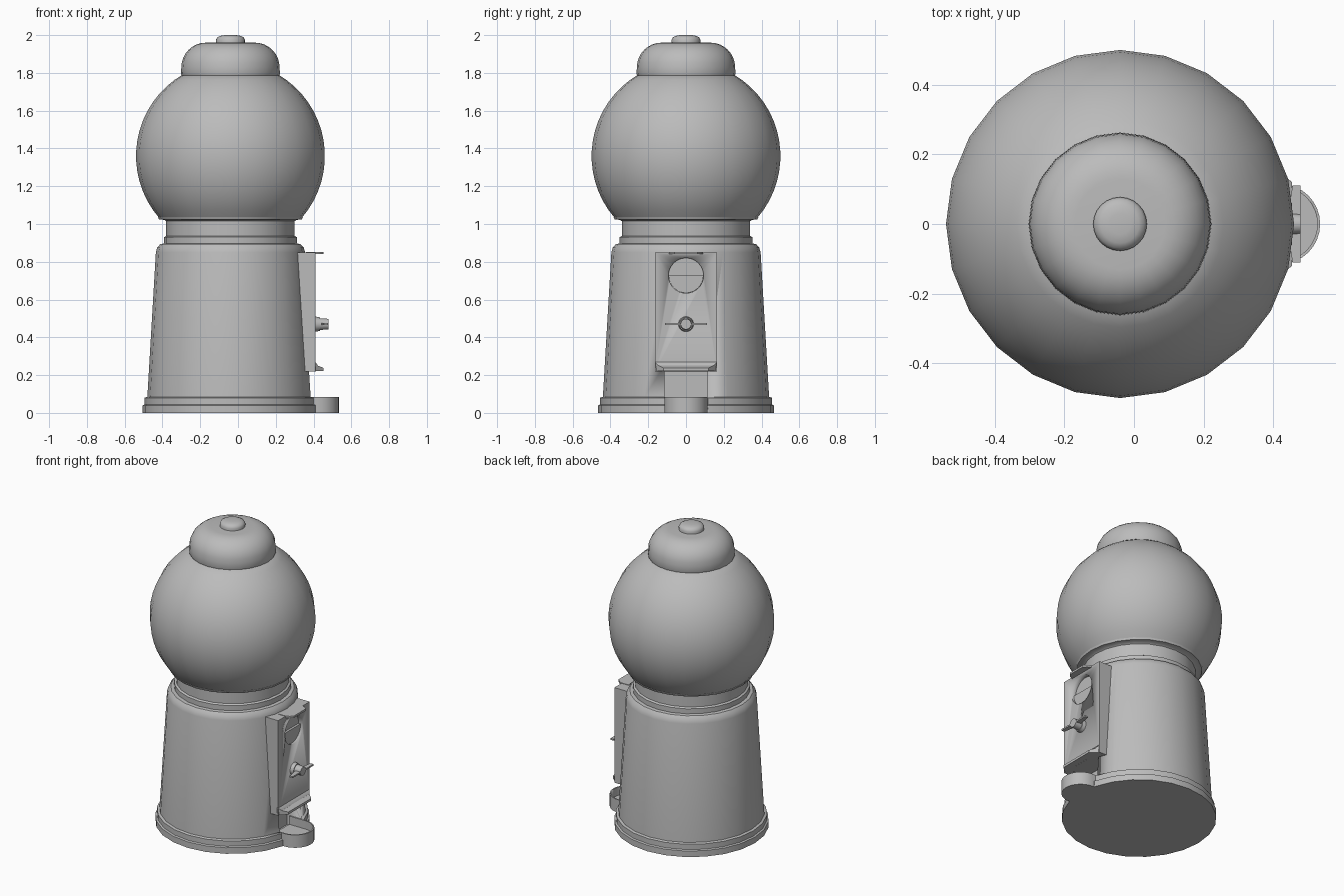
import bpy, bmesh, math
from mathutils import Matrix

if "Cube" in bpy.data.objects:
    bpy.data.objects.remove(bpy.data.objects["Cube"], do_unlink=True)

GREY = (0.5, 0.5, 0.5, 1)
mat = bpy.data.materials.new("plain grey")
mat.use_nodes = True
mat.diffuse_color = GREY
mat.node_tree.nodes["Principled BSDF"].inputs["Base Color"].default_value = GREY

AXIS = -0.04   # x of the turning axis
FACE = 0.41    # x of the front of the coin mechanism


def finish(name, bm, angle=35):
    bmesh.ops.recalc_face_normals(bm, faces=bm.faces)
    mesh = bpy.data.meshes.new(name)
    bm.to_mesh(mesh)
    bm.free()
    mesh.materials.append(mat)
    obj = bpy.data.objects.new(name, mesh)
    bpy.context.collection.objects.link(obj)
    bpy.ops.object.select_all(action='DESELECT')
    obj.select_set(True)
    bpy.context.view_layer.objects.active = obj
    bpy.ops.object.shade_smooth_by_angle(angle=math.radians(angle))
    return obj


def lathe(name, profile, angle=35, segments=24):
    """Turn (radius, z) points about the upright axis and cap the ends."""
    bm = bmesh.new()
    rings = []
    for r, z in profile:
        ring = []
        for i in range(segments):
            a = math.tau * i / segments
            ring.append(bm.verts.new((AXIS + r * math.cos(a), r * math.sin(a), z)))
        rings.append(ring)
    for low, high in zip(rings, rings[1:]):
        for i in range(segments):
            j = (i + 1) % segments
            bm.faces.new((low[i], low[j], high[j], high[i]))
    bm.faces.new(rings[0])
    bm.faces.new(rings[-1])
    return finish(name, bm, angle)


def box(name, x, y, z):
    bm = bmesh.new()
    bmesh.ops.create_cube(bm, size=1)
    for v in bm.verts:
        for i, (low, high) in enumerate((x, y, z)):
            v.co[i] = low if v.co[i] < 0 else high
    return finish(name, bm)


def rod(name, x0, x1, z, r0, r1, segments=24):
    """Cylinder or cone along x."""
    bm = bmesh.new()
    turn = Matrix.Translation(((x0 + x1) / 2, 0, z)) @ Matrix.Rotation(math.pi / 2, 4, 'Y')
    bmesh.ops.create_cone(bm, cap_ends=True, segments=segments, radius1=r0, radius2=r1,
                          depth=x1 - x0, matrix=turn)
    return finish(name, bm)


def slab(name, outline, z0, z1):
    """Upright prism over an (x, y) outline."""
    bm = bmesh.new()
    face = bm.faces.new([bm.verts.new((x, y, z0)) for x, y in outline])
    moved = bmesh.ops.extrude_face_region(bm, geom=[face])["geom"]
    bmesh.ops.translate(bm, vec=(0, 0, z1 - z0),
                        verts=[g for g in moved if isinstance(g, bmesh.types.BMVert)])
    return finish(name, bm)


def cut(target, cutter):
    mod = target.modifiers.new("cut", 'BOOLEAN')
    mod.operation = 'DIFFERENCE'
    mod.solver = 'EXACT'
    mod.object = cutter
    bpy.ops.object.select_all(action='DESELECT')
    target.select_set(True)
    bpy.context.view_layer.objects.active = target
    # keep the shading modifier after the cut
    bpy.ops.object.modifier_move_to_index(modifier=mod.name, index=0)
    bpy.ops.object.modifier_apply(modifier=mod.name)
    bpy.data.objects.remove(cutter, do_unlink=True)


# Stepped foot and tapered body, with the chute slot cut out
body = lathe("body", [
    (0.465, 0), (0.465, 0.04), (0.455, 0.045), (0.455, 0.08), (0.44, 0.085),
    (0.395, 0.85), (0.388, 0.875), (0.372, 0.893), (0.352, 0.897)])
cut(body, box("chute_cutter", (0.28, 0.7), (-0.115, 0.115), (0.02, 0.25)))

# Collar and neck
lathe("collar", [(0.352, 0.89), (0.352, 0.93), (0.34, 0.937), (0.34, 1.015),
                 (0.35, 1.022), (0.378, 1.024), (0.383, 1.036), (0.37, 1.04)])

# Globe, cut off where it meets the neck and lid
globe = []
for i in range(17):
    a = math.radians(-41 + i * 101 / 16)
    globe.append((0.5 * math.cos(a), 1.36 + 0.5 * math.sin(a)))
lathe("globe", globe)

# Rounded lid and knob
lid = [(0.258, 1.785), (0.262, 1.795), (0.26, 1.83)]
for i in range(1, 9):
    a = math.pi / 2 * i / 8
    lid.append((0.13 + 0.13 * math.cos(a), 1.83 + 0.13 * math.sin(a)))
lathe("lid", lid, 50)
lathe("lid_knob", [(0.076, 1.95), (0.077, 1.975), (0.07, 1.988), (0.055, 1.996),
                   (0.03, 2.0)], 50)

# Coin mechanism housing with a round recess
housing = box("coin_housing", (0.25, FACE), (-0.165, 0.165), (0.22, 0.85))
cut(housing, rod("recess_cutter", FACE - 0.03, FACE + 0.1, 0.727, 0.093, 0.093, 32))

# Half-round step in the lower half of the recess
bm = bmesh.new()
half = [(0.092 * math.cos(math.pi * i / 16), 0.727 - 0.092 * math.sin(math.pi * i / 16))
        for i in range(17)]
face = bm.faces.new([bm.verts.new((FACE - 0.035, y, z)) for y, z in half])
moved = bmesh.ops.extrude_face_region(bm, geom=[face])["geom"]
for g in moved:
    if isinstance(g, bmesh.types.BMVert):
        g.co.x = FACE - 0.015
finish("coin_step", bm)

# Small ledge above the recess
slab("top_ledge", [(FACE - 0.05, -0.09), (FACE, -0.09), (0.435, -0.08), (0.453, -0.06),
                   (0.453, 0.06), (0.435, 0.08), (FACE, 0.09), (FACE - 0.05, 0.09)],
     0.84, 0.853)

# Flared lip under the housing, narrower at its outer edge
bm = bmesh.new()
sides = []
for s in (-1, 1):
    sides.append([bm.verts.new((x, s * y, z)) for x, y, z in (
        (FACE - 0.01, 0.165, 0.275), (FACE, 0.165, 0.27), (0.423, 0.145, 0.25),
        (0.453, 0.12, 0.238), (0.453, 0.12, 0.222), (FACE - 0.01, 0.165, 0.22))])
for i in range(6):
    j = (i + 1) % 6
    bm.faces.new((sides[0][i], sides[0][j], sides[1][j], sides[1][i]))
for side in sides:
    bm.faces.new(side)
finish("bottom_lip", bm)

# Turning handle: flange, hub and two wings
rod("handle_flange", FACE - 0.01, 0.433, 0.47, 0.042, 0.036)
rod("handle_hub", 0.42, 0.478, 0.47, 0.032, 0.028)
for s, side in ((-1, "right"), (1, "left")):
    slab("handle_wing_" + side, [(0.44, s * 0.02), (0.448, s * 0.07), (0.455, s * 0.11),
                                 (0.477, s * 0.11), (0.477, s * 0.02)], 0.465, 0.475)

# Catch tray with a rounded front and a sunken floor
def tray_outline(radius, back):
    arc = [(0.419 + radius * math.cos(a), radius * math.sin(a))
           for a in (math.pi * (i / 16 - 0.5) for i in range(17))]
    return [(back, -radius)] + arc + [(back, radius)]


tray = slab("catch_tray", tray_outline(0.115, 0.3), 0, 0.085)
cut(tray, slab("tray_cutter", tray_outline(0.107, 0.2), 0.03, 0.2))
